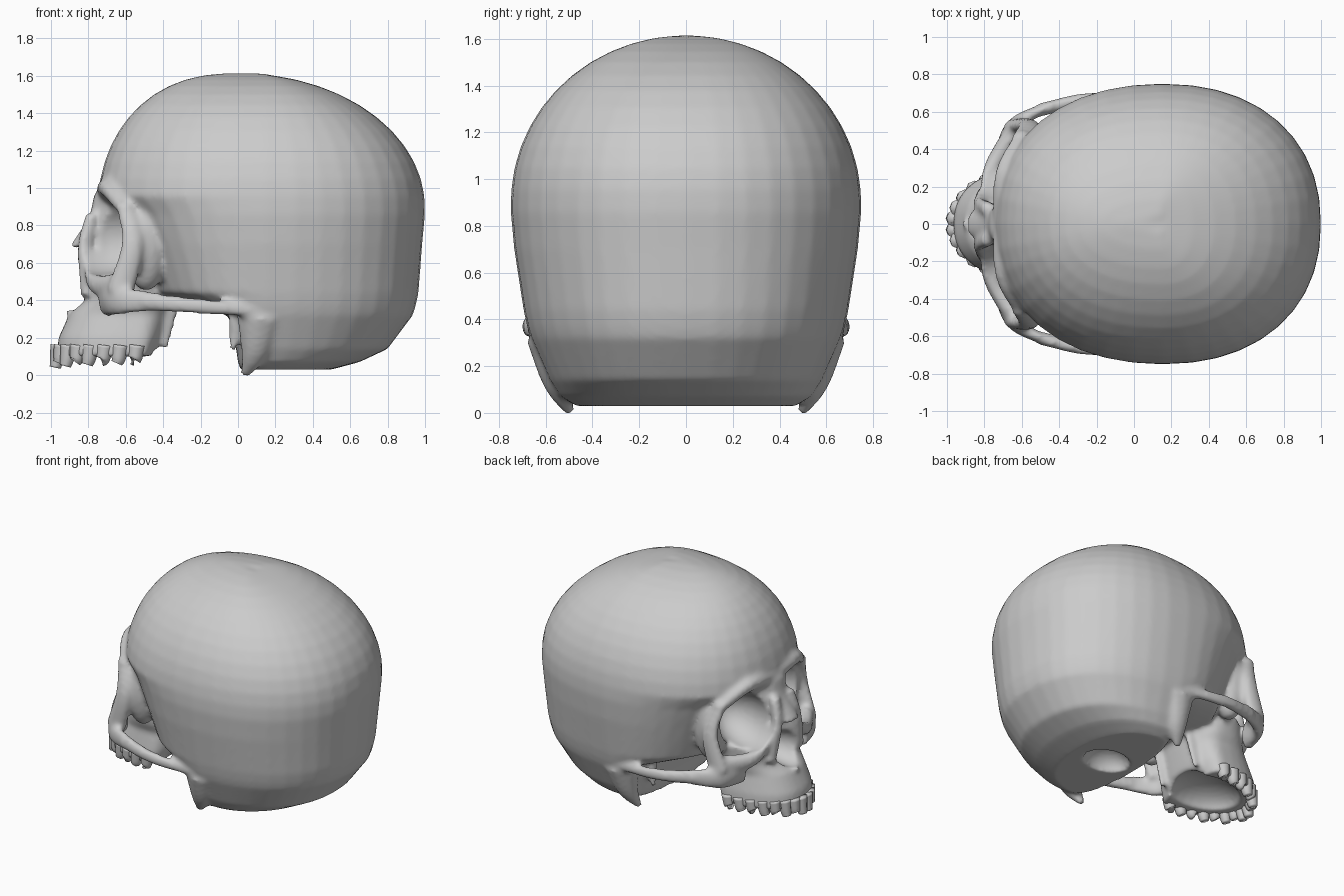
import bpy, bmesh
from math import sin, cos, pi, radians, sqrt
from mathutils import Vector, Matrix

if "Cube" in bpy.data.objects:
    bpy.data.objects.remove(bpy.data.objects["Cube"])

parts = []

def finish(name, bm):
    bmesh.ops.recalc_face_normals(bm, faces=bm.faces)
    me = bpy.data.meshes.new(name)
    bm.to_mesh(me)
    bm.free()
    ob = bpy.data.objects.new(name, me)
    bpy.context.collection.objects.link(ob)
    return ob

def skin(name, rings):
    """Close a stack of equal-length point rings into a solid."""
    bm = bmesh.new()
    vs = [[bm.verts.new(p) for p in r] for r in rings]
    n = len(vs[0])
    for a, b in zip(vs, vs[1:]):
        for i in range(n):
            j = (i + 1) % n
            bm.faces.new((a[i], a[j], b[j], b[i]))
    bm.faces.new(vs[0])
    bm.faces.new(vs[-1])
    return finish(name, bm)

def egg_loft(name, rows, c, p=.9, n=40):
    """rows: z, front x, back x, half width; widest at x = c"""
    rings = []
    for z, xf, xb, w in rows:
        ring = []
        for i in range(n):
            u, v = cos(2 * pi * i / n), sin(2 * pi * i / n)
            x = (xb - c) * abs(u) ** p if u > 0 else (xf - c) * abs(u) ** p
            ring.append((c + x, w * (1 if v > 0 else -1) * abs(v) ** p, z))
        rings.append(ring)
    return skin(name, rings)

def tube(name, pts, r0, r1, flat, s=1, up=(0, 0, 1), n=12):
    """Tapered oval bar on a smooth path; s mirrors it across y."""
    p = [Vector((x, y * s, z)) for x, y, z in pts]
    p = [2 * p[0] - p[1]] + p + [2 * p[-1] - p[-2]]
    path = []
    for a, b, c, d in zip(p, p[1:], p[2:], p[3:]):
        for k in range(5):
            t = k / 5
            path.append(b + (c - a) * t / 2 + (2 * a - 5 * b + 4 * c - d) * t * t / 2
                        + (3 * b - a - 3 * c + d) * t ** 3 / 2)
    path.append(p[-2])
    rings, last = [], len(path) - 1
    for i, q in enumerate(path):
        tan = (path[min(i + 1, last)] - path[max(i - 1, 0)]).normalized()
        side = tan.cross(Vector(up)).normalized()
        r = r0 + (r1 - r0) * i / last
        rings.append([q + r * (side.cross(tan) * cos(2 * pi * k / n) + side * flat * sin(2 * pi * k / n))
                      for k in range(n)])
    return skin(name, rings)

def blob(name, loc, size, yaw=0):
    bm = bmesh.new()
    m = Matrix.Translation(loc) @ Matrix.Rotation(radians(yaw), 4, 'Z') @ Matrix.Diagonal((*size, 1))
    bmesh.ops.create_uvsphere(bm, u_segments=24, v_segments=16, radius=1, matrix=m)
    return finish(name, bm)

# braincase: shaped lower walls under an ellipsoid dome
rows = [(.03, .01, .5, .47), (.07, 0, .65, .54), (.14, -.01, .8, .585), (.32, -.05, .935, .665),
        (.37, -.25, .95, .68), (.44, -.46, .965, .695), (.7, -.57, .985, .735), (.86, -.65, 1, .75)]
for i in range(12):
    h = sin(pi / 2 * (i + .6) / 12)
    r = sqrt(1 - h * h)
    rows.append((.9 + .715 * h, -.75 * r ** .84, r, .75 * r))
parts.append(egg_loft("cranium", rows, .15))

# upper jaw and mid face
jaw = [(.1, -.97, -.45, .3), (.2, -.96, -.4, .3), (.33, -.9, -.36, .28), (.4, -.83, -.34, .31),
       (.54, -.8, -.36, .33), (.63, -.79, -.4, .21), (.98, -.74, -.4, .18)]
parts.append(egg_loft("maxilla", jaw, -.53, .85))

# nose bridge and spine below the opening
X = (1, 0, 0)
parts.append(tube("nasal_bones", [(-.73, 0, .96), (-.77, 0, .83), (-.875, 0, .68)], .04, .025, 2.6, up=X))
parts.append(tube("nasal_spine", [(-.8, 0, .34), (-.92, 0, .335)], .04, .012, 1.5))

# paired bones
for s in (1, -1):
    def bar(name, pts, r0, r1, flat, up=(0, 0, 1)):
        parts.append(tube(name, pts, r0, r1, flat, s, up))
    bar("brow_ridge", [(-.70, -.03, .97), (-.695, .27, 1), (-.59, .48, .87)], .055, .04, 1)
    bar("outer_orbit_rim", [(-.61, .46, .92), (-.565, .525, .7), (-.63, .52, .44)], .045, .075, .6, X)
    bar("lower_orbit_rim", [(-.79, .13, .64), (-.76, .3, .49), (-.62, .52, .48)], .04, .07, .8)
    bar("nose_side", [(-.78, .08, .86), (-.82, .11, .68), (-.8, .165, .42)], .035, .04, 1.1, X)
    bar("cheek_bone", [(-.7, .35, .42), (-.64, .53, .4), (-.43, .64, .395)], .11, .05, .5)
    bar("cheek_arch", [(-.5, .61, .395), (-.22, .672, .37), (.15, .64, .34)], .05, .035, .75)
    bar("mastoid", [(.12, .58, .32), (.09, .55, .13), (.035, .495, 0)], .13, .025, .8, X)
    bar("pterygoid", [(-.38, .16, .42), (-.41, .17, .15)], .08, .04, .4, X)
    bar("styloid", [(0, .42, .3), (-.03, .42, .13)], .05, .015, .9, X)
    parts.append(blob("orbit_outer_wall", (-.49, .4 * s, .71), (.12, .12, .26), -20 * s))

# fuse all bone
bpy.ops.object.select_all(action='DESELECT')
for o in parts:
    o.select_set(True)
skull = parts[0]
bpy.context.view_layer.objects.active = skull
bpy.ops.object.join()
skull.name = "skull"

def remesh():
    m = skull.modifiers.new("Fuse", 'REMESH')
    m.mode = 'VOXEL'
    m.voxel_size = .015
    m.use_smooth_shade = True

# hollows: nose, palate, spinal opening, eye sockets
remesh()
cutters = [blob("nose_cutter", (-.86, 0, .47), (.24, .115, .125)),
           blob("nose_top_cutter", (-.85, 0, .57), (.2, .065, .12)),
           blob("palate_cutter", (-.6, 0, .07), (.29, .21, .14)),
           blob("spine_cutter", (.24, 0, .02), (.17, .13, .12))]
for s in (1, -1):
    cutters.append(blob("orbit_cutter", (-.72, .295 * s, .735), (.32, .185, .2), -18 * s))
for c in cutters:
    m = skull.modifiers.new("Hollow", 'BOOLEAN')
    m.operation = 'DIFFERENCE'
    m.solver = 'EXACT'
    m.object = c
    c.hide_render = True
    c.hide_set(True)
remesh()
m = skull.modifiers.new("Soften", 'SMOOTH')
m.factor = .5
m.iterations = 5

# upper teeth along the jaw arch
for s in (1, -1):
    for i in range(8):
        t = .11 + i * .205
        x, y = -.54 - .43 * cos(t), .28 * sin(t)
        low = .04 + .02 * (i % 2) + .004 * i
        tooth = tube("tooth", [(x + .01, y, .16), (x, y, .09), (x - .01, y, low)],
                     .046, .03, 1, s, X, 8)
        tooth.data.shade_smooth()
